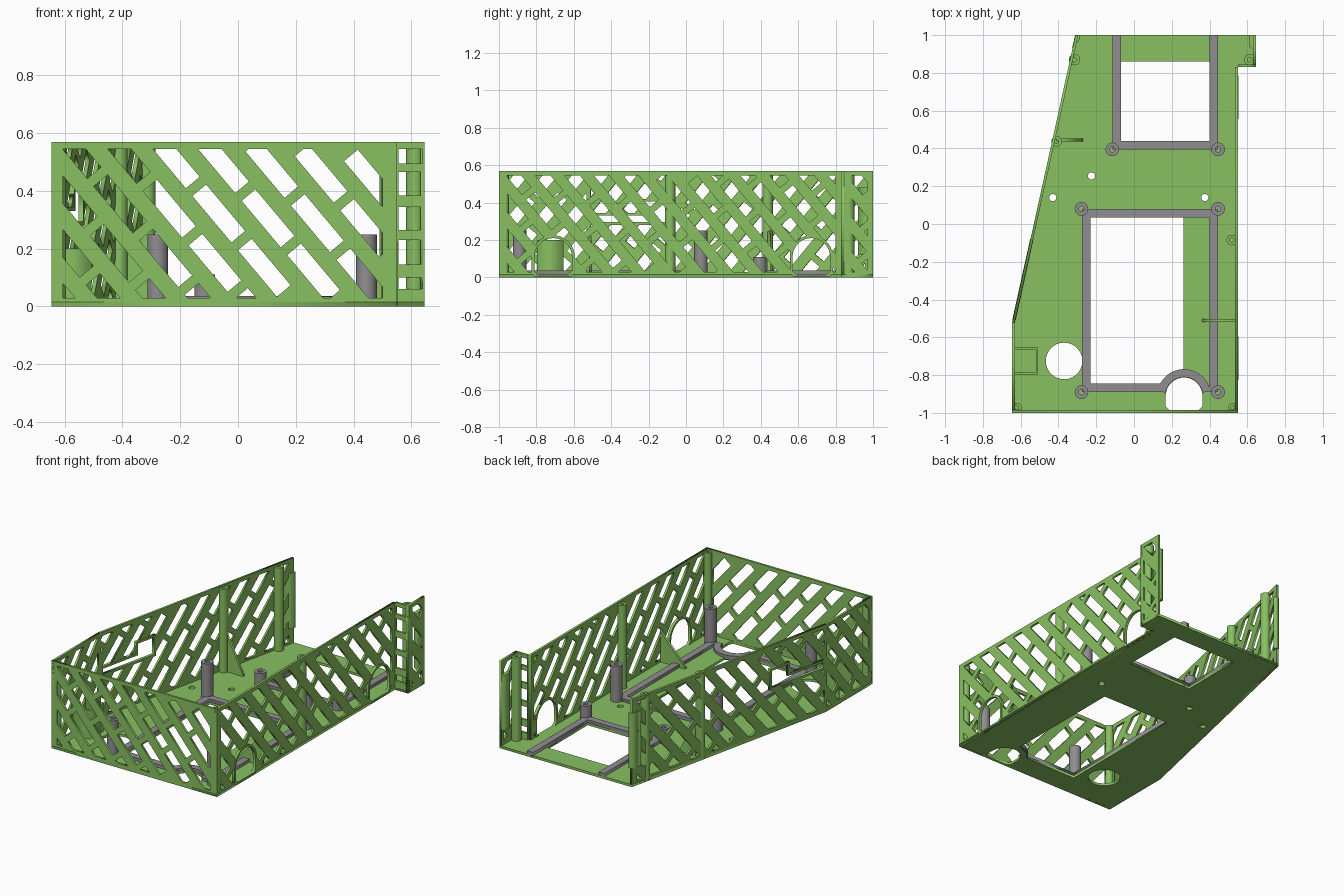
import bpy, math
from mathutils import Matrix, Vector

if "Cube" in bpy.data.objects:
    bpy.data.objects.remove(bpy.data.objects["Cube"])

H, T, FLOOR = 0.57, 0.014, 0.016


def material(name, rgb):
    m = bpy.data.materials.new(name)
    m.diffuse_color = (*rgb, 1)
    m.use_nodes = True
    m.node_tree.nodes["Principled BSDF"].inputs["Base Color"].default_value = m.diffuse_color
    return m


GREEN = material("green plastic", (0.25, 0.53, 0.12))
GREY = material("grey plastic", (0.28, 0.27, 0.28))


def plate(name, loops, thick, mat, matrix=Matrix()):
    """Extrude a 2D outline (first loop) with holes (other loops), centred on its plane."""
    cu = bpy.data.curves.new(name, 'CURVE')
    cu.dimensions, cu.fill_mode, cu.extrude = '2D', 'BOTH', thick / 2
    for pts in loops:
        s = cu.splines.new('POLY')
        s.points.add(len(pts) - 1)
        for p, co in zip(s.points, pts):
            p.co = (co[0], co[1], 0, 1)
        s.use_cyclic_u = True
    tmp = bpy.data.objects.new(name + "_curve", cu)
    bpy.context.collection.objects.link(tmp)
    bpy.context.view_layer.update()
    dg = bpy.context.evaluated_depsgraph_get()
    me = bpy.data.meshes.new_from_object(tmp.evaluated_get(dg))
    bpy.data.objects.remove(tmp)
    me.name = name
    me.transform(matrix)
    me.materials.clear()
    me.materials.append(mat)
    ob = bpy.data.objects.new(name, me)
    bpy.context.collection.objects.link(ob)
    return ob


def rect(x0, y0, x1, y1):
    return [(x0, y0), (x1, y0), (x1, y1), (x0, y1)]


def circle(x, y, r, n=28):
    return [(x + r * math.cos(2 * math.pi * i / n), y + r * math.sin(2 * math.pi * i / n))
            for i in range(n)]


def arch(x, y, r, base, n=20):
    top = [(x + r * math.cos(math.pi * i / n), y + r * math.sin(math.pi * i / n))
           for i in range(n + 1)]
    return top + [(x - r, base + 0.02), (x - r + 0.02, base), (x + r - 0.02, base), (x + r, base + 0.02)]


def clip(poly, axis, limit, sign):
    out = []
    for a, b in zip(poly, poly[1:] + poly[:1]):
        da, db = sign * (a[axis] - limit), sign * (b[axis] - limit)
        if da >= 0:
            out.append(a)
        if da * db < 0:
            f = da / (da - db)
            out.append((a[0] + f * (b[0] - a[0]), a[1] + f * (b[1] - a[1])))
    return out


def slots(u0, v0, u1, v1):
    """Staggered diagonal slots clipped to a rectangle."""
    ang = math.radians(50)
    dx, dy = math.cos(ang), -math.sin(ang)
    nx, ny = -dy, dx
    pitch, wide, length, gap = 0.12, 0.062, 0.21, 0.035
    found = []
    for k in range(-3, 20):
        for j in range(-12, 13):
            s = (j + 0.5 * (k % 2)) * (length + gap)
            cx, cy = u0 + k * pitch * nx + s * dx, v0 + k * pitch * ny + s * dy
            p = [(cx + a * dx * length / 2 + b * nx * wide / 2,
                  cy + a * dy * length / 2 + b * ny * wide / 2)
                 for a, b in ((-1, -1), (1, -1), (1, 1), (-1, 1))]
            for axis, lim, sg in ((0, u0, 1), (0, u1, -1), (1, v0, 1), (1, v1, -1)):
                p = clip(p, axis, lim, sg) if p else p
            if len(p) > 2:
                area = sum(a[0] * b[1] - b[0] * a[1] for a, b in zip(p, p[1:] + p[:1])) / 2
                if abs(area) > 3e-4:
                    found.append(p)
    return found


def wall(name, p, q, m0, m1, patches=(), holes=None):
    """Upright slotted wall from p to q, outer face on the line, with framed openings."""
    p, q = Vector((*p, 0)), Vector((*q, 0))
    u, v = (q - p).normalized(), Vector((0, 0, 1))
    n, length = u.cross(v), (q - p).length
    o = p - n * T / 2
    mat = Matrix(((u.x, v.x, n.x, o.x), (u.y, v.y, n.y, o.y), (u.z, v.z, n.z, o.z), (0, 0, 0, 1)))
    if holes is None:
        holes = slots(m0, 0.03, length - m1, 0.545)
    ob = plate(name, [rect(0, 0, length, H)] + holes, T, GREEN, mat)
    for outer, inner in patches:
        cutter = plate("opening_cutter", [outer], 0.1, GREEN, mat)
        mod = ob.modifiers.new("opening", 'BOOLEAN')
        mod.operation, mod.object, mod.solver = 'DIFFERENCE', cutter, 'EXACT'
        bpy.context.view_layer.update()
        me = bpy.data.meshes.new_from_object(ob.evaluated_get(bpy.context.evaluated_depsgraph_get()))
        ob.modifiers.clear()
        ob.data = me
        bpy.data.objects.remove(cutter)
        plate(name + "_opening_frame", [outer, inner], T + 0.004, GREEN, mat)


def flat(name, loops, z0, z1, mat):
    return plate(name, loops, z1 - z0, mat, Matrix.Translation((0, 0, (z0 + z1) / 2)))


def post(name, x, y, r, z1, mat):
    ob = flat(name, [circle(x, y, r), circle(x, y, r * 0.4, 16)], FLOOR / 2, z1, mat)
    bpy.context.view_layer.objects.active = ob
    bpy.ops.object.select_all(action='DESELECT')
    ob.select_set(True)
    bpy.ops.object.shade_smooth_by_angle(angle=math.radians(35))


# Floor with its openings
corners = [(-0.645, -1), (0.55, -1), (0.55, 0.83), (0.645, 0.83), (0.645, 1), (-0.31, 1), (-0.645, -0.52)]
floor_holes = [rect(-0.07, 0.44, 0.40, 0.86), circle(-0.37, -0.725, 0.097),
               rect(-0.23, -0.845, 0.262, 0.035)]
# large opening is notched where the front arch frame crosses it
floor_holes[2] = [(-0.23, -0.845), (0.145, -0.845), (0.18, -0.80), (0.262, -0.772), (0.262, 0.035), (-0.23, 0.035)]
floor_holes.append(arch(0.265, -0.91, 0.097, -0.985))
floor_holes += [circle(x, y, 0.019, 16) for x, y in ((-0.43, 0.14), (-0.225, 0.255), (0.375, 0.14))]
flat("floor", [corners] + floor_holes, 0, FLOOR, GREEN)

# Slotted walls
right_arches = [(arch(c, 0.11, 0.115, 0.005), arch(c, 0.11, 0.1, 0.014)) for c in (0.29, 1.67)]
wall("front_wall", corners[0], corners[1], 0.04, 0.05)
wall("right_wall", corners[1], corners[2], 0.04, 0.03, right_arches)
wall("step_wall", corners[2], corners[3], 0, 0,
     holes=[rect(0.006, a, 0.088, b) for a, b in
            ((0.06, 0.10), (0.145, 0.23), (0.265, 0.345), (0.385, 0.465), (0.495, 0.545))])
wall("rear_right_wall", corners[3], corners[4], 0.03, 0.03)
window = [(1.12, 0.295), (1.12, 0.405), (1.25, 0.405), (1.25, 0.33), (1.53, 0.33), (1.53, 0.295)]
frame = [(1.105, 0.28), (1.105, 0.42), (1.265, 0.42), (1.265, 0.345), (1.545, 0.345), (1.545, 0.28)]
wall("left_wall", corners[5], corners[6], 0.04, 0.012, [(frame, window)])
wall("front_left_wall", corners[6], corners[0], 0.012, 0.04)

# Screw bosses along the walls
for x, y, r in ((-0.315, 0.87, 0.03), (0.612, 0.87, 0.03), (-0.41, 0.437, 0.028),
                (0.518, -0.085, 0.028), (-0.62, -0.972, 0.025), (0.522, -0.972, 0.025)):
    post("screw_boss", x, y, r, H - 0.01, GREEN)

# Triangular gussets
for x0, x1, y, h in ((-0.27, -0.41, 0.445, 0.30), (0.36, 0.54, -0.51, 0.22)):
    side = Matrix(((1, 0, 0, 0), (0, 0, -1, y), (0, 1, 0, 0), (0, 0, 0, 1)))
    plate("gusset", [[(x0, 0.01), (x1, 0.01), (x1, h), (x0, 0.025)]], 0.016, GREEN, side)

# Side pocket
flat("side_pocket", [[(-0.64, -0.797), (-0.508, -0.797), (-0.508, -0.655), (-0.64, -0.655),
                      (-0.64, -0.667), (-0.52, -0.667), (-0.52, -0.785), (-0.64, -0.785)]],
     0.01, 0.2, GREEN)

# Rear latch strips
flat("left_latch", [[(-0.328, 0.93), (-0.285, 0.98), (-0.285, 1), (-0.312, 1)]], 0.12, 0.48, GREEN)
flat("right_latch", [[(0.635, 0.92), (0.61, 0.94), (0.61, 1), (0.635, 1)]], 0.12, 0.48, GREEN)

# Grey mounting rails
Z0, Z1 = 0.008, 0.036
for i, r in enumerate([rect(-0.113, 0.395, -0.07, 1), rect(0.40, 0.395, 0.445, 1),
                       rect(-0.07, 0.395, 0.40, 0.44),
                       rect(-0.275, -0.89, -0.23, 0.08), rect(0.40, -0.89, 0.445, 0.08),
                       rect(-0.23, 0.035, 0.40, 0.08), rect(-0.23, -0.89, 0.145, -0.845)]):
    flat("mounting_rail", [r], Z0, Z1, GREY)
bow = [math.radians(10 + 160 * i / 20) for i in range(21)]
flat("curved_rail", [[(0.265 + 0.142 * math.cos(a), -0.91 + 0.142 * math.sin(a)) for a in bow] +
                     [(0.265 + 0.099 * math.cos(a), -0.91 + 0.099 * math.sin(a)) for a in bow[::-1]]],
     Z0, Z1 - 0.001, GREY)

# Grey standoffs
for x in (-0.278, 0.445):
    for y in (-0.89, 0.08):
        post("tall_standoff", x, y, 0.036, 0.25, GREY)
for x in (-0.115, 0.445):
    post("short_standoff", x, 0.395, 0.036, 0.11, GREY)
